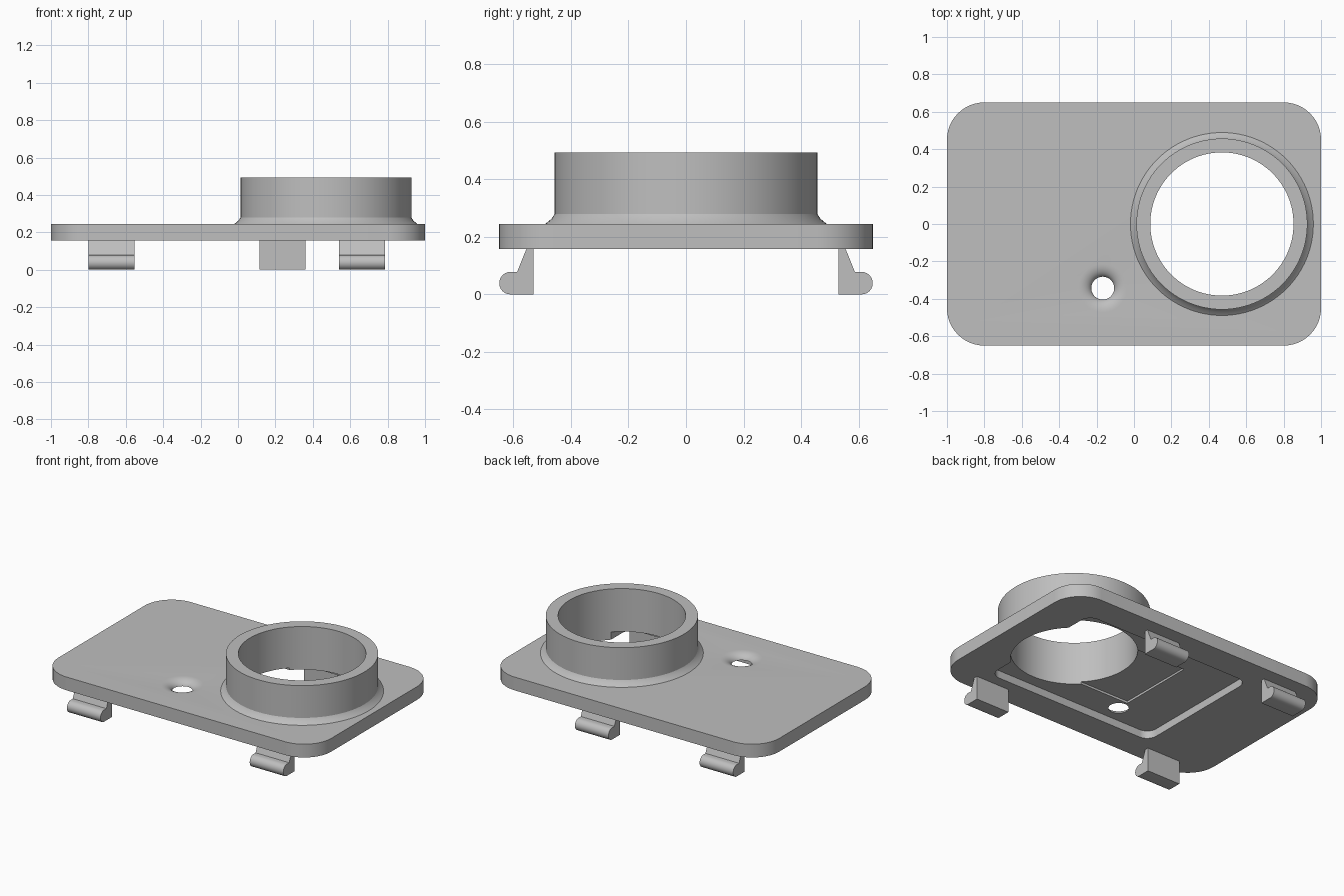
import bpy, bmesh, math

if "Cube" in bpy.data.objects:
    bpy.data.objects.remove(bpy.data.objects["Cube"], do_unlink=True)

grey = bpy.data.materials.new("light_grey")
grey.use_nodes = True
COLOUR = (0.52, 0.52, 0.52, 1)
grey.diffuse_color = COLOUR
grey.node_tree.nodes["Principled BSDF"].inputs["Base Color"].default_value = COLOUR

BOTTOM, TOP = 0.157, 0.245
RING_X, BORE = 0.47, 0.383


def finish(name, bm):
    bmesh.ops.recalc_face_normals(bm, faces=bm.faces)
    mesh = bpy.data.meshes.new(name)
    bm.to_mesh(mesh)
    bm.free()
    mesh.materials.append(grey)
    obj = bpy.data.objects.new(name, mesh)
    bpy.context.collection.objects.link(obj)
    return obj


def smooth(obj, angle=30):
    bpy.ops.object.select_all(action='DESELECT')
    obj.select_set(True)
    bpy.context.view_layer.objects.active = obj
    bpy.ops.object.shade_smooth_by_angle(angle=math.radians(angle))


def prism(name, points, direction):
    """Extrude a closed outline of 3D points along a direction."""
    bm = bmesh.new()
    face = bm.faces.new([bm.verts.new(p) for p in points])
    new = bmesh.ops.extrude_face_region(bm, geom=[face])["geom"]
    bmesh.ops.translate(bm, vec=direction,
                        verts=[v for v in new if isinstance(v, bmesh.types.BMVert)])
    return finish(name, bm)


def rounded_box(name, x0, x1, half_y, z0, z1, radius, steps=12):
    """Box with rounded vertical corners."""
    corners = [(x1 - radius, half_y - radius), (x0 + radius, half_y - radius),
               (x0 + radius, radius - half_y), (x1 - radius, radius - half_y)]
    points = []
    for i, (cx, cy) in enumerate(corners):
        for k in range(steps + 1):
            a = (i + k / steps) * math.pi / 2
            points.append((cx + radius * math.cos(a), cy + radius * math.sin(a), z0))
    return prism(name, points, (0, 0, z1 - z0))


def lathe(name, profile, x, y, sides, closed=False):
    """Spin an (r, z) profile about a vertical axis."""
    bm = bmesh.new()
    rings = [[bm.verts.new((x + r * math.cos(2 * math.pi * i / sides),
                            y + r * math.sin(2 * math.pi * i / sides), z))
              for i in range(sides)] for r, z in profile]
    for a, b in zip(rings, rings[1:]):
        for i in range(sides):
            j = (i + 1) % sides
            bm.faces.new((a[i], a[j], b[j], b[i]))
    if closed:
        bm.faces.new(rings[0])
        bm.faces.new(rings[-1])
    return finish(name, bm)


def cut(obj, cutter):
    mod = obj.modifiers.new("cut", 'BOOLEAN')
    mod.operation, mod.solver, mod.object = 'DIFFERENCE', 'EXACT', cutter
    bpy.context.view_layer.objects.active = obj
    bpy.ops.object.modifier_apply(modifier=mod.name)
    bpy.data.objects.remove(cutter, do_unlink=True)


# Cover plate with a pocket and a shallower inner recess underneath
plate = rounded_box("cover_plate", -1, 1, 0.65, BOTTOM, TOP, 0.2)
cut(plate, rounded_box("pocket_cutter", -0.5, 0.74, 0.46, 0.1, 0.208, 0.07))
cut(plate, rounded_box("recess_cutter", -0.17, 0.6, 0.265, 0.15, 0.222, 0.005, 2))

# Large bore through the plate
cut(plate, lathe("bore_cutter", [(BORE, 0), (BORE, 0.5)], RING_X, 0, 96, True))

# Small hole with a softly rolled rim
rim = [(0.06, 0.1)]
for k in range(9):
    a = k / 8 * math.pi / 2
    rim.append((0.13 - 0.07 * math.cos(a), 0.2 + (TOP - 0.2) * math.sin(a)))
rim.append((0.13, 0.3))
cut(plate, lathe("hole_cutter", rim, -0.167, -0.343, 48, True))
smooth(plate)

# Raised collar with a small flare at its foot
collar = lathe("collar", [(BORE, TOP), (BORE, 0.493), (0.457, 0.493), (0.457, 0.279),
                          (0.467, 0.263), (0.489, TOP)], RING_X, 0, 96)
smooth(collar)

# Snap clips: straight inner face, sloped neck, rounded outward hook
hook = [(0.53, 0), (0.53, BOTTOM), (0.555, BOTTOM), (0.587, 0.078)]
for k in range(13):
    a = math.pi / 2 - k / 12 * math.pi
    hook.append((0.611 + 0.038 * math.cos(a), 0.039 + 0.039 * math.sin(a)))
for name, x, side in (("front_right_clip", -0.677, -1), ("front_left_clip", 0.663, -1),
                      ("back_right_clip", -0.677, 1), ("back_left_clip", 0.237, 1)):
    clip = prism(name, [(x - 0.123, side * y, z) for y, z in hook], (0.246, 0, 0))
    smooth(clip)
